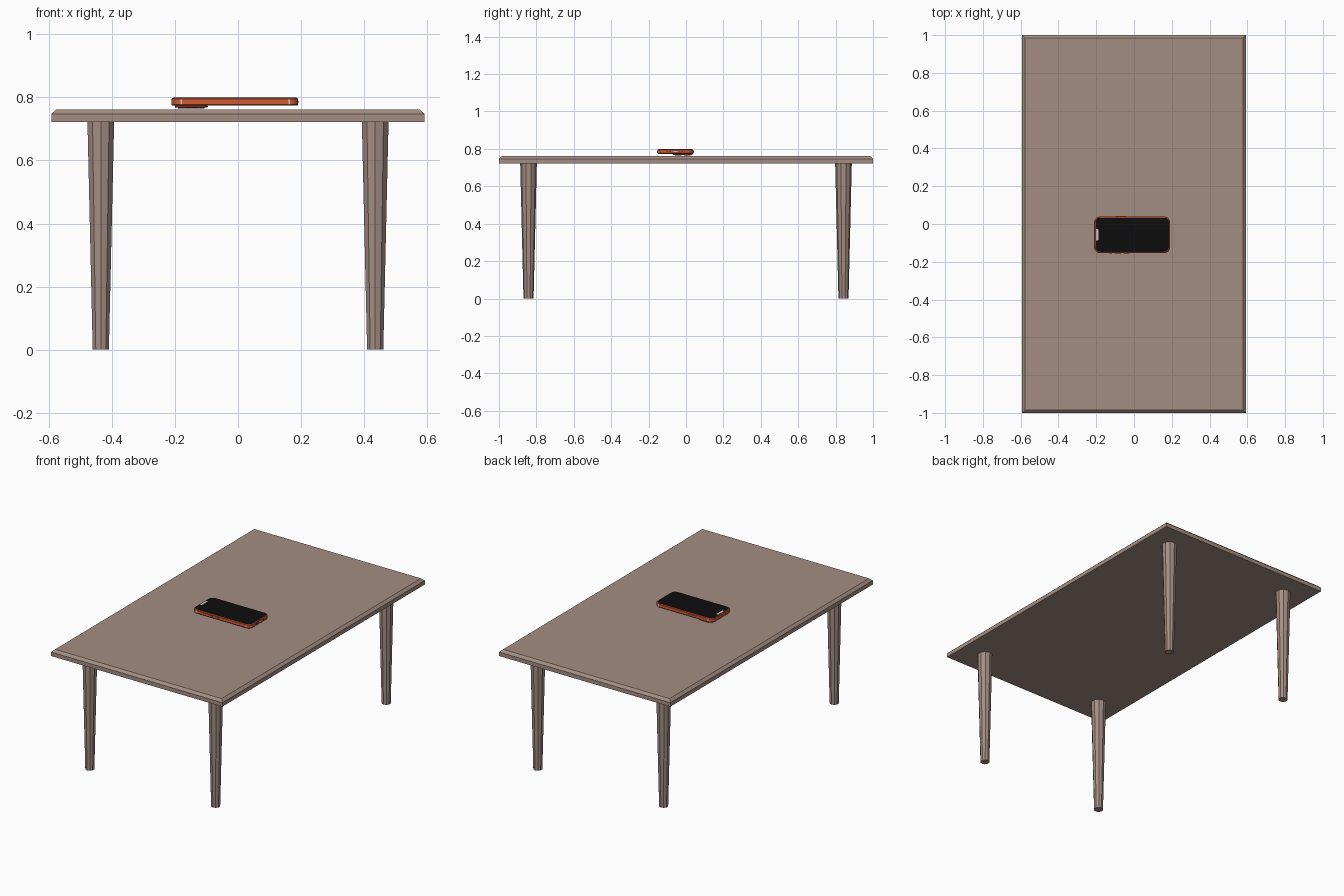
import bpy, bmesh, math
from mathutils import Matrix

if "Cube" in bpy.data.objects:
    bpy.data.objects.remove(bpy.data.objects["Cube"])


def material(name, rgb):
    m = bpy.data.materials.new(name)
    m.diffuse_color = (*rgb, 1)
    m.use_nodes = True
    m.node_tree.nodes["Principled BSDF"].inputs["Base Color"].default_value = m.diffuse_color
    return m


WOOD = material("wood", (0.37, 0.27, 0.23))
ORANGE = material("orange", (0.62, 0.10, 0.035))
BLACK = material("black", (0.004, 0.004, 0.004))
SILVER = material("silver", (0.6, 0.62, 0.62))
DARK = material("dark_metal", (0.05, 0.02, 0.015))


def add(name, bm, mat, smooth=False):
    bmesh.ops.recalc_face_normals(bm, faces=bm.faces)
    me = bpy.data.meshes.new(name)
    bm.to_mesh(me)
    bm.free()
    me.materials.append(mat)
    ob = bpy.data.objects.new(name, me)
    bpy.context.collection.objects.link(ob)
    if smooth:
        bpy.ops.object.select_all(action='DESELECT')
        ob.select_set(True)
        bpy.context.view_layer.objects.active = ob
        bpy.ops.object.shade_smooth_by_angle(angle=math.radians(30))
    return ob


def rounded_slab(name, cx, cy, sx, sy, z0, z1, r, mat, edge=0.0, seg=8):
    """Rounded rectangle with chamfered rims, lofted from stacked rings."""
    bm = bmesh.new()
    levels = [(z0, 0), (z1, 0)]
    if edge:
        levels = [(z0, edge), (z0 + edge, 0), (z1 - edge, 0), (z1, edge)]
    rings = []
    for z, inset in levels:
        ring = []
        for k, (ux, uy) in enumerate([(1, 1), (-1, 1), (-1, -1), (1, -1)]):
            for i in range(seg + 1):
                a = math.pi / 2 * (k + i / seg)
                ring.append(bm.verts.new((
                    cx + ux * (sx / 2 - r) + (r - inset) * math.cos(a),
                    cy + uy * (sy / 2 - r) + (r - inset) * math.sin(a), z)))
        rings.append(ring)
    n = len(rings[0])
    for a, b in zip(rings, rings[1:]):
        for i in range(n):
            bm.faces.new((a[i], a[(i + 1) % n], b[(i + 1) % n], b[i]))
    bm.faces.new(rings[0][::-1])
    bm.faces.new(rings[-1])
    return add(name, bm, mat, True)


def box(name, c, s, mat):
    bm = bmesh.new()
    bmesh.ops.create_cube(bm, size=1, matrix=Matrix.Translation(c) @ Matrix.Diagonal((*s, 1)))
    return add(name, bm, mat)


# Table top: slab with the upper rim chamfered
bm = bmesh.new()
HX, HY, IN = 0.592, 1.0, 0.016
rings = [[bm.verts.new((sx * (HX - i), sy * (HY - i), z))
          for sx, sy in ((1, 1), (-1, 1), (-1, -1), (1, -1))]
         for z, i in ((0.722, 0), (0.747, 0), (0.762, IN))]
for a, b in zip(rings, rings[1:]):
    for i in range(4):
        j = (i + 1) % 4
        bm.faces.new((a[i], a[j], b[j], b[i]))
bm.faces.new(rings[0][::-1])
bm.faces.new(rings[-1])
add("table_top", bm, WOOD)

# Tapered legs
for sx, side in ((-1, "left"), (1, "right")):
    for sy, end in ((-1, "front"), (1, "back")):
        bm = bmesh.new()
        bmesh.ops.create_cone(bm, cap_ends=True, segments=10, radius1=0.027, radius2=0.0445,
                              depth=0.722,
                              matrix=Matrix.Translation((sx * 0.435, sy * 0.842, 0.361)))
        add(f"{end}_{side}_leg", bm, WOOD)

# Phone lying face up
PX, PY, PL, PW, Z0, Z1 = -0.01, -0.057, 0.402, 0.192, 0.774, 0.798
ZM = (Z0 + Z1) / 2
rounded_slab("phone_body", PX, PY, PL, PW, Z0, Z1, 0.03, ORANGE, 0.003)
rounded_slab("phone_screen", PX, PY, PL - 0.012, PW - 0.012, Z1 - 0.002, Z1 + 0.0008, 0.025, BLACK)
rounded_slab("screen_notch", -0.195, PY, 0.014, 0.062, Z1, Z1 + 0.0015, 0.0065, SILVER)

# Camera block and lenses under the phone
rounded_slab("camera_block", -0.148, -0.018, 0.105, 0.105, 0.768, Z0 + 0.001, 0.026, ORANGE, 0.002)
for i, (x, y) in enumerate(((-0.172, 0.006), (-0.124, 0.006), (-0.148, -0.042))):
    rounded_slab(f"camera_lens_{i + 1}", x, y, 0.036, 0.036, 0.765, 0.769, 0.018, DARK)

# Antenna bands and side buttons on the long edges
for s, edge in ((-1, "front"), (1, "back")):
    y = PY + s * PW / 2
    for x, end in ((-0.18, "left"), (0.163, "right")):
        box(f"{edge}_{end}_antenna_band", (x, y, ZM), (0.005, 0.001, 0.018), SILVER)
for i, (x, w) in enumerate(((-0.125, 0.016), (-0.085, 0.03), (-0.04, 0.03))):
    box(f"volume_button_{i + 1}", (x, PY - PW / 2, ZM), (w, 0.005, 0.008), ORANGE)
box("power_button", (-0.07, PY + PW / 2, ZM), (0.055, 0.005, 0.008), ORANGE)

# Charging port and speaker holes on the right end
box("charging_port", (PX + PL / 2, PY, ZM), (0.0015, 0.022, 0.007), SILVER)
for s in (-1, 1):
    for i in range(4):
        box("speaker_hole", (PX + PL / 2, PY + s * (0.024 + i * 0.008), ZM), (0.001, 0.004, 0.004), DARK)
